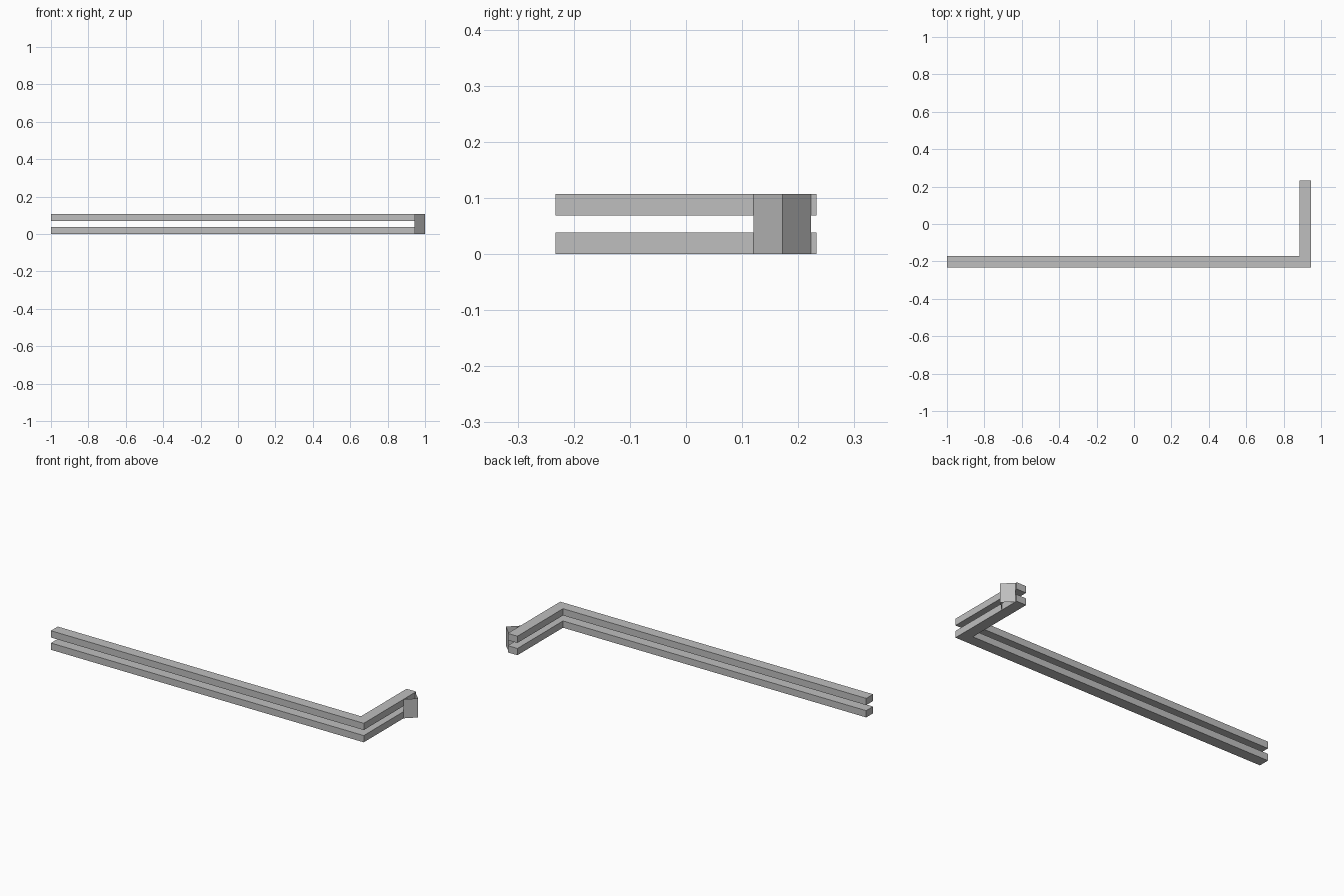
import bpy
import bmesh

cube = bpy.data.objects.get("Cube")
if cube:
    bpy.data.objects.remove(cube, do_unlink=True)

grey = bpy.data.materials.new("plain_grey")
grey.use_nodes = True
colour = (0.52, 0.52, 0.52, 1)
grey.diffuse_color = colour
grey.node_tree.nodes["Principled BSDF"].inputs["Base Color"].default_value = colour


def extrude_profile(name, points, bottom, top, solid):
    """Raise a plan outline: a closed solid, or an open folded sheet."""
    bm = bmesh.new()
    low = [bm.verts.new((x, y, bottom)) for x, y in points]
    high = [bm.verts.new((x, y, top)) for x, y in points]
    count = len(points)
    for i in range(count if solid else count - 1):
        j = (i + 1) % count
        bm.faces.new((low[i], low[j], high[j], high[i]))
    if solid:
        bm.faces.new(high)
        bm.faces.new(low[::-1])
    mesh = bpy.data.meshes.new(name)
    bm.to_mesh(mesh)
    bm.free()
    mesh.materials.append(grey)
    obj = bpy.data.objects.new(name, mesh)
    bpy.context.collection.objects.link(obj)
    return obj


# Two stacked L-shaped rails
back, front = 0.233, -0.233
outer, inner = 0.945, 0.885
rail_outline = [(-1, front), (outer, front), (outer, back),
                (inner, back), (inner, -0.172), (-1, -0.172)]
rail_height, height = 0.038, 0.107
for name, bottom in (("lower_rail", 0), ("upper_rail", height - rail_height)):
    extrude_profile(name, rail_outline, bottom, bottom + rail_height, True)

# Folded sheet bracket joining the rails near the short end
extrude_profile("folded_bracket", [(outer, 0.12), (1, 0.172), (outer, 0.223)],
                0, height, False)
